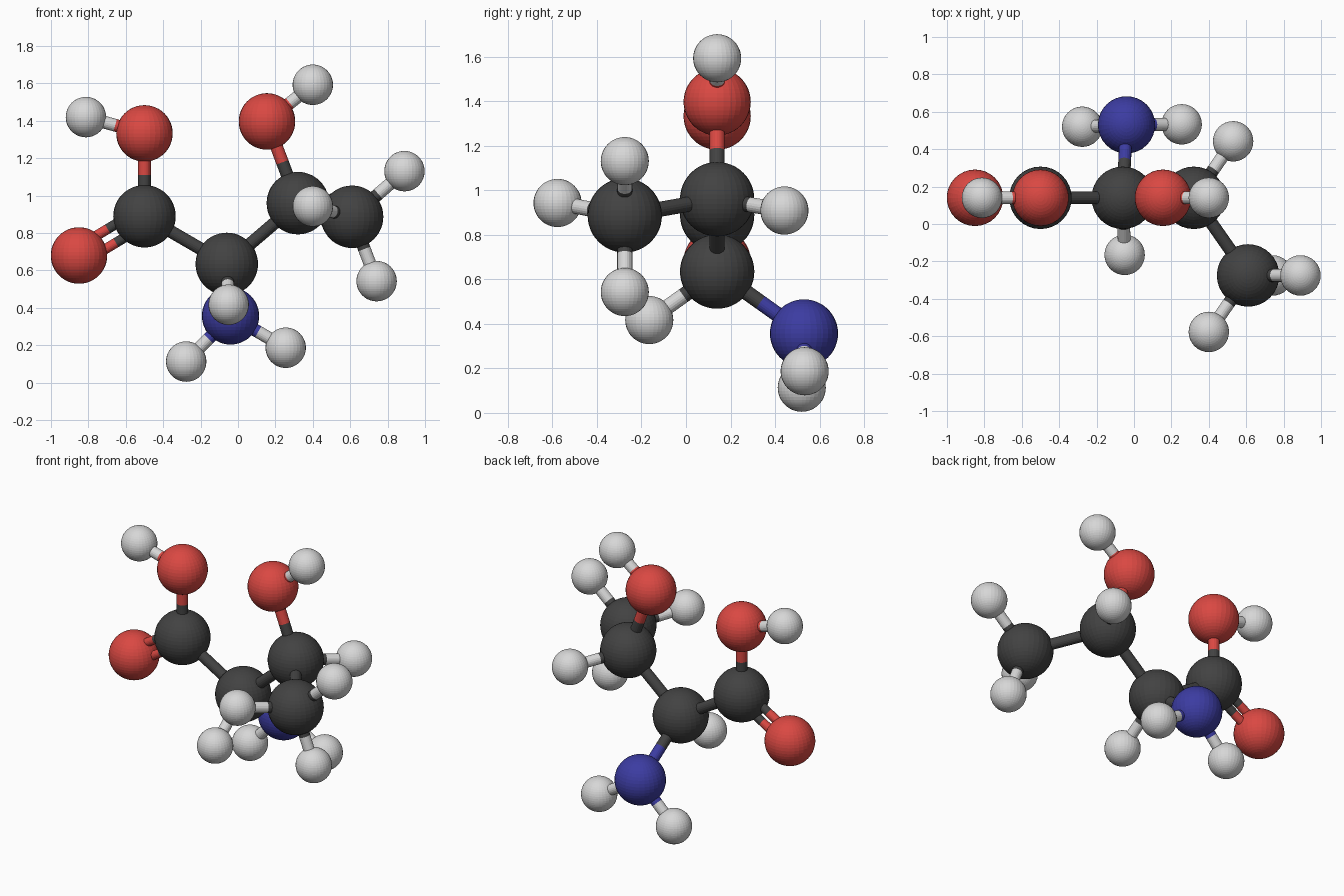
import bpy, bmesh, math
from mathutils import Vector, Matrix

if "Cube" in bpy.data.objects:
    bpy.data.objects.remove(bpy.data.objects["Cube"])


def material(name, rgb):
    m = bpy.data.materials.new(name)
    m.diffuse_color = (*rgb, 1)
    m.use_nodes = True
    m.node_tree.nodes["Principled BSDF"].inputs["Base Color"].default_value = m.diffuse_color
    return m


# Element table: part name, radius, material
ELEMENTS = {
    "C": ("carbon", 0.167, material("charcoal", (0.055, 0.055, 0.055))),
    "O": ("oxygen", 0.151, material("red", (0.70, 0.065, 0.055))),
    "N": ("nitrogen", 0.153, material("blue", (0.045, 0.045, 0.36))),
    "H": ("hydrogen", 0.108, material("light_grey", (0.68, 0.68, 0.68))),
}

# Atom centres
ATOMS = {
    "C1": (-0.50, 0.14, 0.89), "C2": (-0.06, 0.14, 0.635),
    "C3": (0.32, 0.14, 0.96), "C4": (0.61, -0.275, 0.887),
    "O1": (-0.50, 0.14, 1.333), "O2": (-0.85, 0.14, 0.68), "O3": (0.155, 0.14, 1.397),
    "N1": (-0.04, 0.53, 0.357),
    "H1": (-0.813, 0.14, 1.42), "H2": (-0.05, -0.165, 0.417),
    "H3": (0.53, 0.442, 0.909), "H4": (0.40, 0.14, 1.593),
    "H5": (-0.277, 0.52, 0.113), "H6": (0.255, 0.533, 0.187),
    "H7": (0.40, -0.577, 0.943), "H8": (0.89, -0.275, 1.131),
    "H9": (0.741, -0.275, 0.543),
}
SINGLE = ("C1 C2|C2 C3|C3 C4|C1 O1|O1 H1|C2 H2|C2 N1|N1 H5|N1 H6|"
          "C3 H3|C3 O3|O3 H4|C4 H7|C4 H8|C4 H9")


def finish(bm, name, mat):
    me = bpy.data.meshes.new(name)
    bm.to_mesh(me)
    bm.free()
    me.materials.append(mat)
    ob = bpy.data.objects.new(name, me)
    bpy.context.collection.objects.link(ob)
    return ob


def atom(key, pos):
    label, r, mat = ELEMENTS[key[0]]
    bm = bmesh.new()
    bmesh.ops.create_uvsphere(bm, u_segments=32, v_segments=24, radius=r)
    ob = finish(bm, f"{label}_atom_{key[1]}", mat)
    ob.location = pos


def half_bond(a, b, key, name, r):
    # cylinder from a to b in the colour of its own atom
    d = b - a
    bm = bmesh.new()
    bmesh.ops.create_cone(bm, cap_ends=True, segments=20, radius1=r, radius2=r, depth=d.length)
    ob = finish(bm, name, ELEMENTS[key[0]][2])
    ob.matrix_world = Matrix.Translation((a + b) / 2) @ d.to_track_quat('Z', 'Y').to_matrix().to_4x4()


def bond(ka, kb, r=0.034, shift=Vector(), tag="bond"):
    a, b = Vector(ATOMS[ka]) + shift, Vector(ATOMS[kb]) + shift
    mid = (a + b) / 2
    half_bond(a, mid, ka, f"{tag}_{ka}_{kb}_start", r)
    half_bond(b, mid, kb, f"{tag}_{ka}_{kb}_end", r)


for key, pos in ATOMS.items():
    atom(key, pos)
for pair in SINGLE.split("|"):
    bond(*pair.split())

# Double bond: two thin rods side by side in the x-z plane
axis = (Vector(ATOMS["O2"]) - Vector(ATOMS["C1"])).normalized()
side = axis.cross(Vector((0, 1, 0)))
for s, tag in ((-1, "double_bond_lower"), (1, "double_bond_upper")):
    bond("C1", "O2", 0.027, side * 0.043 * s, tag)
